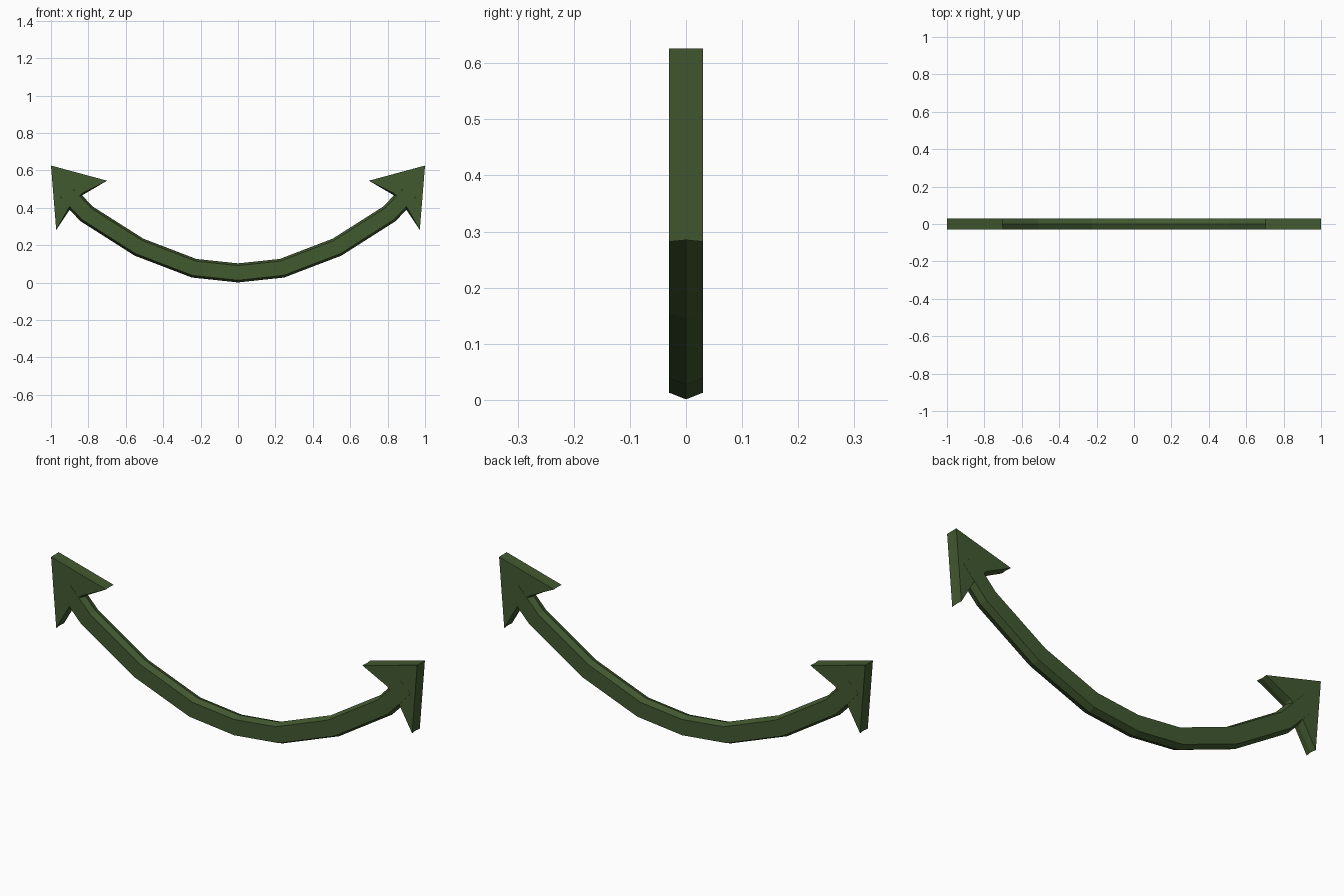
import bpy, bmesh
from mathutils import Vector

if "Cube" in bpy.data.objects:
    bpy.data.objects.remove(bpy.data.objects["Cube"])

mat = bpy.data.materials.new("dark_green")
mat.diffuse_color = (0.055, 0.1, 0.03, 1)
mat.use_nodes = True
mat.node_tree.nodes["Principled BSDF"].inputs["Base Color"].default_value = mat.diffuse_color


def finish(name, bm):
    bmesh.ops.recalc_face_normals(bm, faces=bm.faces)
    me = bpy.data.meshes.new(name)
    bm.to_mesh(me)
    bm.free()
    me.materials.append(mat)
    ob = bpy.data.objects.new(name, me)
    bpy.context.collection.objects.link(ob)
    return ob


def bridge(bm, rings):
    for a, b in zip(rings, rings[1:]):
        n = len(a)
        for i in range(n):
            bm.faces.new((a[i], a[(i + 1) % n], b[(i + 1) % n], b[i]))
    bm.faces.new(rings[0])
    bm.faces.new(rings[-1])


# Curved shaft: hexagonal section swept along a mirrored polyline
half = [(0.235, 0.077), (0.53, 0.19), (0.81, 0.368), (0.935, 0.50)]
path = [Vector((-x, z)) for x, z in reversed(half)] + [Vector((0, 0.052))]
path += [Vector(p) for p in half]
section = [(0, 0.051), (0.0305, 0.039), (0.0305, -0.039),
           (0, -0.051), (-0.0305, -0.039), (-0.0305, 0.039)]
bm = bmesh.new()
rings = []
for i, p in enumerate(path):
    d_in = (p - path[max(i - 1, 0)]).normalized()
    d_out = (path[min(i + 1, len(path) - 1)] - p).normalized()
    t = (d_in + d_out).normalized()
    n = Vector((-t.y, t.x))
    rings.append([bm.verts.new((p.x + n.x * h, y, p.y + n.y * h))
                  for y, h in section])
bridge(bm, rings)
finish("shaft", bm)

# Arrowheads: barbed outline with a slight ridge along the back edge
face = [(1.0, 0.626), (0.70, 0.545), (0.835, 0.478), (0.90, 0.408), (0.972, 0.282)]
ridge = [(1.0, 0.626), (0.703, 0.545), (0.828, 0.470), (0.893, 0.400), (0.971, 0.285)]
for side, name in ((1, "arrowhead_right"), (-1, "arrowhead_left")):
    bm = bmesh.new()
    rings = [[bm.verts.new((side * x, y, z)) for x, z in outline]
             for y, outline in ((-0.03, face), (0, ridge), (0.03, face))]
    bridge(bm, rings)
    finish(name, bm)
